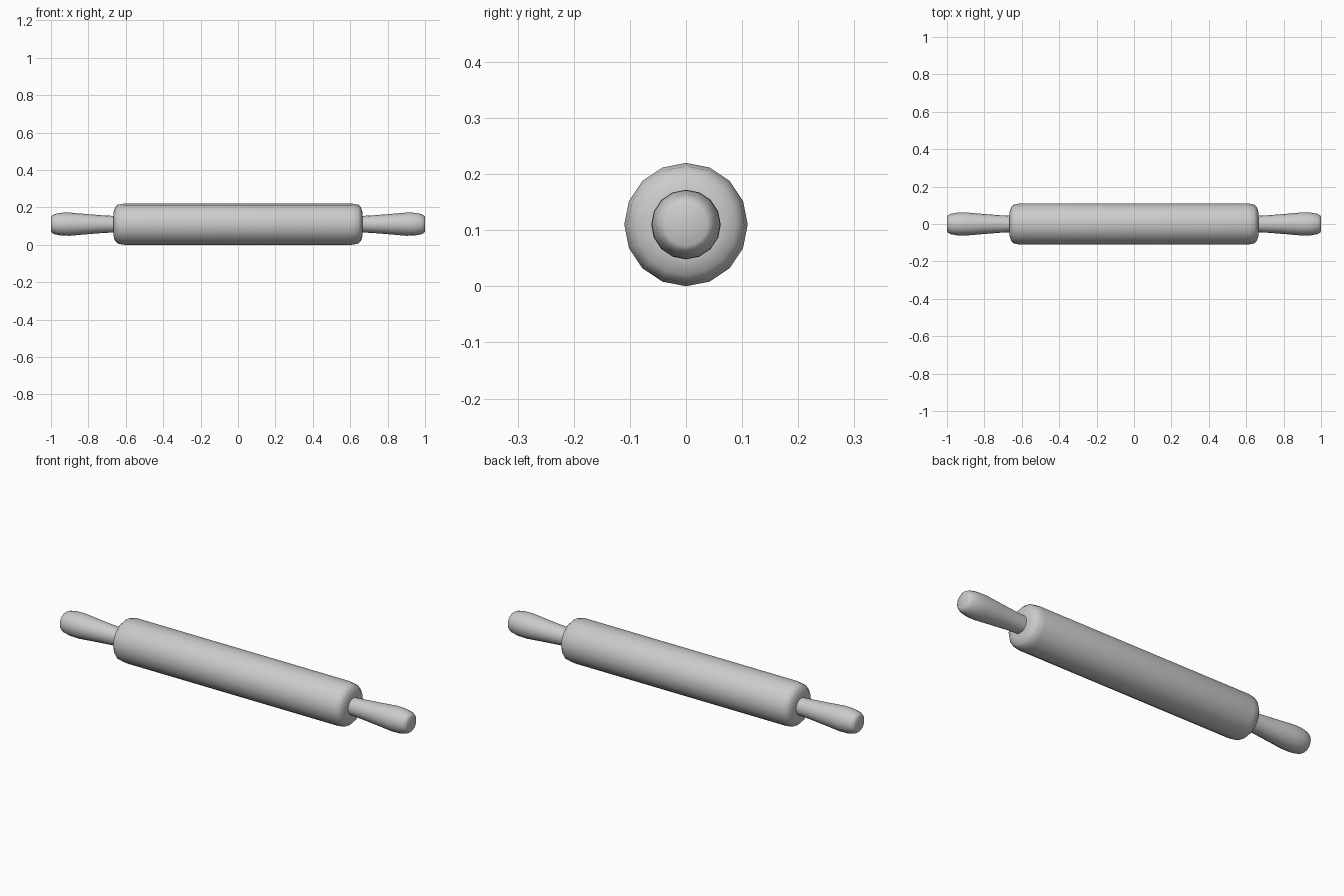
import bpy, bmesh, math

cube = bpy.data.objects.get("Cube")
if cube:
    bpy.data.objects.remove(cube, do_unlink=True)

SIDES = 16
AXIS_Z = 0.11

grey = bpy.data.materials.new("plain_grey")
grey.use_nodes = True
grey.diffuse_color = (0.6, 0.6, 0.6, 1)
grey.node_tree.nodes["Principled BSDF"].inputs["Base Color"].default_value = (0.6, 0.6, 0.6, 1)


def lathe(name, profile):
    """Spin (x, radius) points round the long axis and cap both ends."""
    bm = bmesh.new()
    rings = []
    for x, r in profile:
        angles = [2 * math.pi * i / SIDES for i in range(SIDES)]
        rings.append([bm.verts.new((x, r * math.sin(a), r * math.cos(a))) for a in angles])
    for a, b in zip(rings, rings[1:]):
        for i in range(SIDES):
            j = (i + 1) % SIDES
            bm.faces.new((a[i], a[j], b[j], b[i]))
    bm.faces.new(rings[0])
    bm.faces.new(rings[-1])
    bmesh.ops.recalc_face_normals(bm, faces=bm.faces)
    mesh = bpy.data.meshes.new(name)
    bm.to_mesh(mesh)
    bm.free()
    mesh.materials.append(grey)
    obj = bpy.data.objects.new(name, mesh)
    obj.location.z = AXIS_Z
    bpy.context.collection.objects.link(obj)
    bpy.ops.object.select_all(action='DESELECT')
    obj.select_set(True)
    bpy.context.view_layer.objects.active = obj
    bpy.ops.object.shade_smooth_by_angle(angle=math.radians(40))
    return obj


# Roller with rounded ends
end = [(0.61, 0.11), (0.643, 0.104), (0.657, 0.09), (0.665, 0.065)]
lathe("roller", [(-x, r) for x, r in reversed(end)] + end)

# Handles, flaring outward to a rounded tip
handle = [(0.64, 0.043), (0.72, 0.047), (0.82, 0.055), (0.9, 0.062),
          (0.945, 0.061), (0.982, 0.054), (0.995, 0.046), (1.0, 0.038)]
for name, side in (("left_handle", 1), ("right_handle", -1)):
    lathe(name, [(side * x, r) for x, r in handle])
